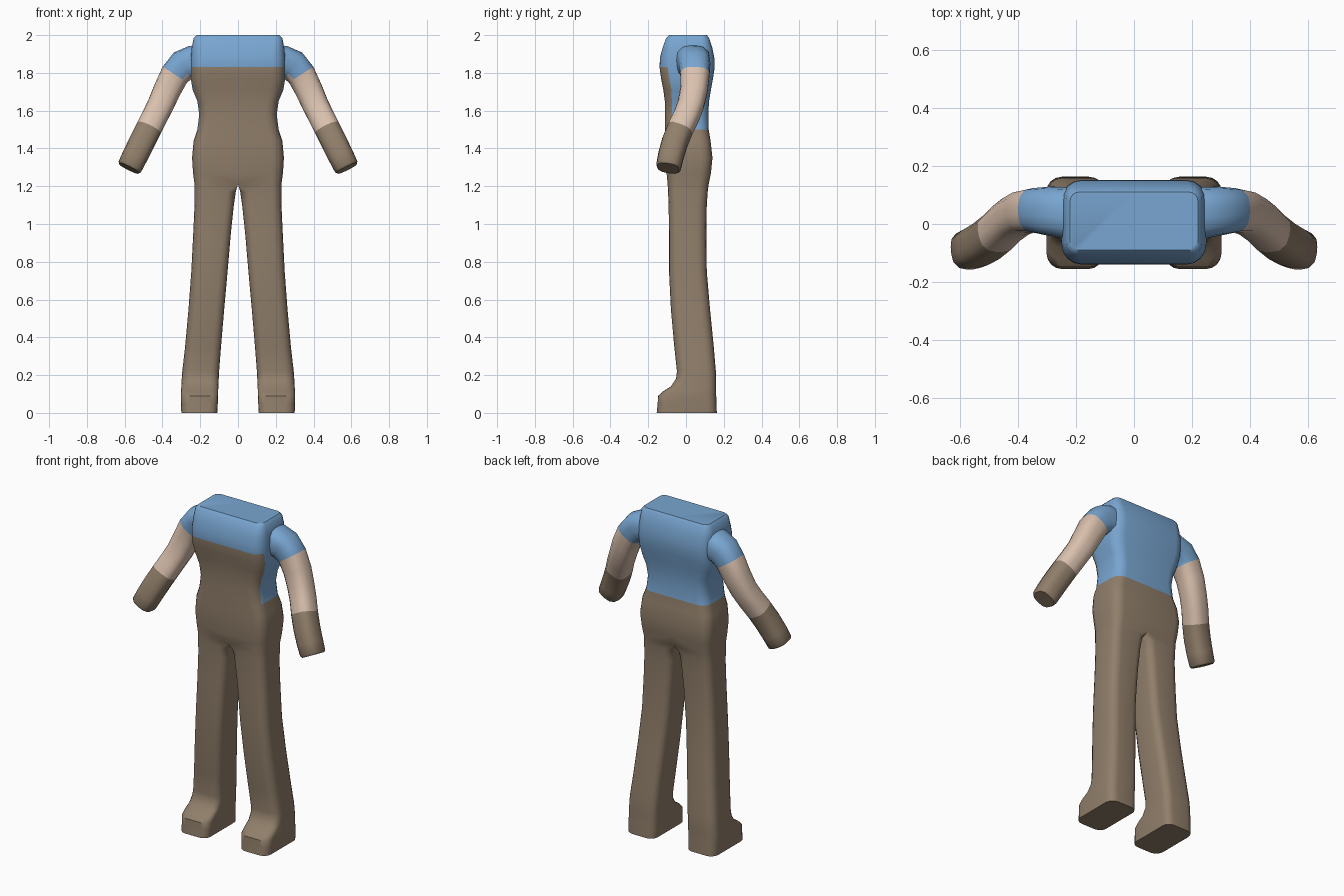
import bpy, bmesh, math
from mathutils import Vector

cube = bpy.data.objects.get("Cube")
if cube:
    bpy.data.objects.remove(cube, do_unlink=True)


def material(name, rgb):
    mat = bpy.data.materials.new(name)
    mat.use_nodes = True
    mat.diffuse_color = (*rgb, 1)
    mat.node_tree.nodes["Principled BSDF"].inputs["Base Color"].default_value = (*rgb, 1)
    return mat


BLUE, BROWN, SKIN = range(3)
MATS = [material("shirt blue", (0.19, 0.38, 0.64)),
        material("overall brown", (0.28, 0.21, 0.145)),
        material("skin tan", (0.70, 0.53, 0.42))]


def rounded_box(z, x0, x1, y0, y1, r_in, r_out, steps=4):
    """Horizontal rounded rectangle, counter-clockwise from above."""
    corners = [(x1, y1, r_out, 0), (x0, y1, r_in, 90), (x0, y0, r_in, 180), (x1, y0, r_out, 270)]
    ring = []
    for x, y, r, start in corners:
        cx = x - r if x == x1 else x + r
        cy = y - r if y == y1 else y + r
        for k in range(steps + 1):
            a = math.radians(start + 90 * k / steps)
            ring.append(Vector((cx + r * math.cos(a), cy + r * math.sin(a), z)))
    return ring


def tube_rings(path, count=16):
    """Soft square rings at right angles to a path of (point, radius)."""
    rings = []
    pts = [Vector(p) for p, r in path]
    for i, (p, r) in enumerate(path):
        n = (pts[max(i - 1, 0)] - pts[min(i + 1, len(pts) - 1)]).normalized()
        u = Vector((0, 1, 0)).cross(n).normalized()
        v = n.cross(u)
        ring = []
        for k in range(count):
            a = math.tau * (k + 0.5) / count
            c, s = math.cos(a), math.sin(a)
            q = r / (abs(c) ** 3 + abs(s) ** 3) ** (1 / 3)
            ring.append(pts[i] + u * c * q + v * s * q)
        rings.append(ring)
    return rings


def loft(name, rings, paint):
    """Skin the rings, colour faces by rule and mirror to the other side."""
    bm = bmesh.new()
    rows = [[bm.verts.new(p) for p in ring] for ring in rings]
    for a, b in zip(rows, rows[1:]):
        for i in range(len(a)):
            j = (i + 1) % len(a)
            bm.faces.new((b[i], b[j], a[j], a[i]))
    bm.faces.new(rows[0])
    bm.faces.new(rows[-1][::-1])
    bmesh.ops.remove_doubles(bm, verts=bm.verts, dist=0.0005)
    middle = [f for f in bm.faces if all(abs(v.co.x) < 0.001 for v in f.verts)]
    bmesh.ops.delete(bm, geom=middle, context='FACES')
    bm.normal_update()
    for f in bm.faces:
        f.material_index = paint(f.calc_center_median(), f.normal)
    mesh = bpy.data.meshes.new(name)
    bm.to_mesh(mesh)
    bm.free()
    for m in MATS:
        mesh.materials.append(m)
    ob = bpy.data.objects.new(name, mesh)
    bpy.context.collection.objects.link(ob)
    bpy.ops.object.select_all(action='DESELECT')
    ob.select_set(True)
    bpy.context.view_layer.objects.active = ob
    bpy.ops.object.shade_smooth_by_angle(angle=math.radians(42))
    ob.modifiers.new("Mirror", 'MIRROR').use_clip = True
    return ob


# Torso sections: height, half width, front, back, corner radius
torso = [(2.00, 0.22, -0.09, 0.11, 0.03), (1.985, 0.235, -0.105, 0.122, 0.04),
         (1.93, 0.245, -0.125, 0.14, 0.06), (1.88, 0.25, -0.138, 0.15, 0.07),
         (1.83, 0.25, -0.14, 0.152, 0.07), (1.77, 0.25, -0.132, 0.143, 0.07),
         (1.71, 0.24, -0.12, 0.132, 0.07), (1.65, 0.215, -0.112, 0.122, 0.06),
         (1.58, 0.205, -0.11, 0.118, 0.06), (1.50, 0.215, -0.11, 0.12, 0.06),
         (1.44, 0.235, -0.11, 0.13, 0.06), (1.35, 0.243, -0.11, 0.14, 0.06),
         (1.27, 0.238, -0.103, 0.132, 0.06), (1.21, 0.23, -0.097, 0.12, 0.055)]

# Leg and foot sections: height, inner, outer, front, back
legs = [(1.17, 0.012, 0.23, -0.095, 0.115), (1.10, 0.022, 0.23, -0.092, 0.11),
        (0.95, 0.038, 0.237, -0.09, 0.108), (0.75, 0.055, 0.247, -0.09, 0.11),
        (0.55, 0.073, 0.262, -0.08, 0.127), (0.35, 0.09, 0.28, -0.062, 0.147),
        (0.22, 0.10, 0.295, -0.048, 0.158), (0.18, 0.102, 0.298, -0.053, 0.16),
        (0.14, 0.104, 0.30, -0.08, 0.16), (0.115, 0.105, 0.302, -0.12, 0.16),
        (0.09, 0.106, 0.302, -0.148, 0.16), (0.05, 0.107, 0.302, -0.15, 0.162),
        (0.00, 0.11, 0.30, -0.155, 0.163)]

rings = [rounded_box(z, 0, w, y0, y1, 0, r) for z, w, y0, y1, r in torso]
rings += [rounded_box(z, x0, x1, y0, y1, 0.045, 0.05) for z, x0, x1, y0, y1 in legs]


def paint_body(c, n):
    """Brown trousers with a bib on the front, blue shirt elsewhere."""
    bib = c.z < 1.83 and n.y < -0.5
    return BROWN if c.z < 1.5 or bib else BLUE


loft("torso_and_legs", rings, paint_body)

# Arms: short sleeve, bare forearm and long cuff
arm = [((0.19, 0.03, 1.86), 0.092), ((0.245, 0.04, 1.855), 0.088),
       ((0.29, 0.045, 1.84), 0.084), ((0.335, 0.047, 1.79), 0.077),
       ((0.375, 0.042, 1.71), 0.073), ((0.41, 0.025, 1.63), 0.07),
       ((0.443, 0.0, 1.565), 0.069), ((0.475, -0.032, 1.50), 0.069),
       ((0.51, -0.06, 1.43), 0.069), ((0.545, -0.08, 1.36), 0.068),
       ((0.572, -0.092, 1.305), 0.066), ((0.577, -0.094, 1.295), 0.058)]
sleeve_end, cuff_start = Vector(arm[3][0]), Vector(arm[7][0])
along = (cuff_start - sleeve_end).normalized()
cuff_dir = Vector(arm[8][0]) - Vector(arm[6][0])


def paint_arm(c, n):
    if (c - cuff_start).dot(cuff_dir) > 0:
        return BROWN
    return SKIN if (c - sleeve_end).dot(along) > 0 else BLUE


loft("arms", tube_rings(arm), paint_arm)
